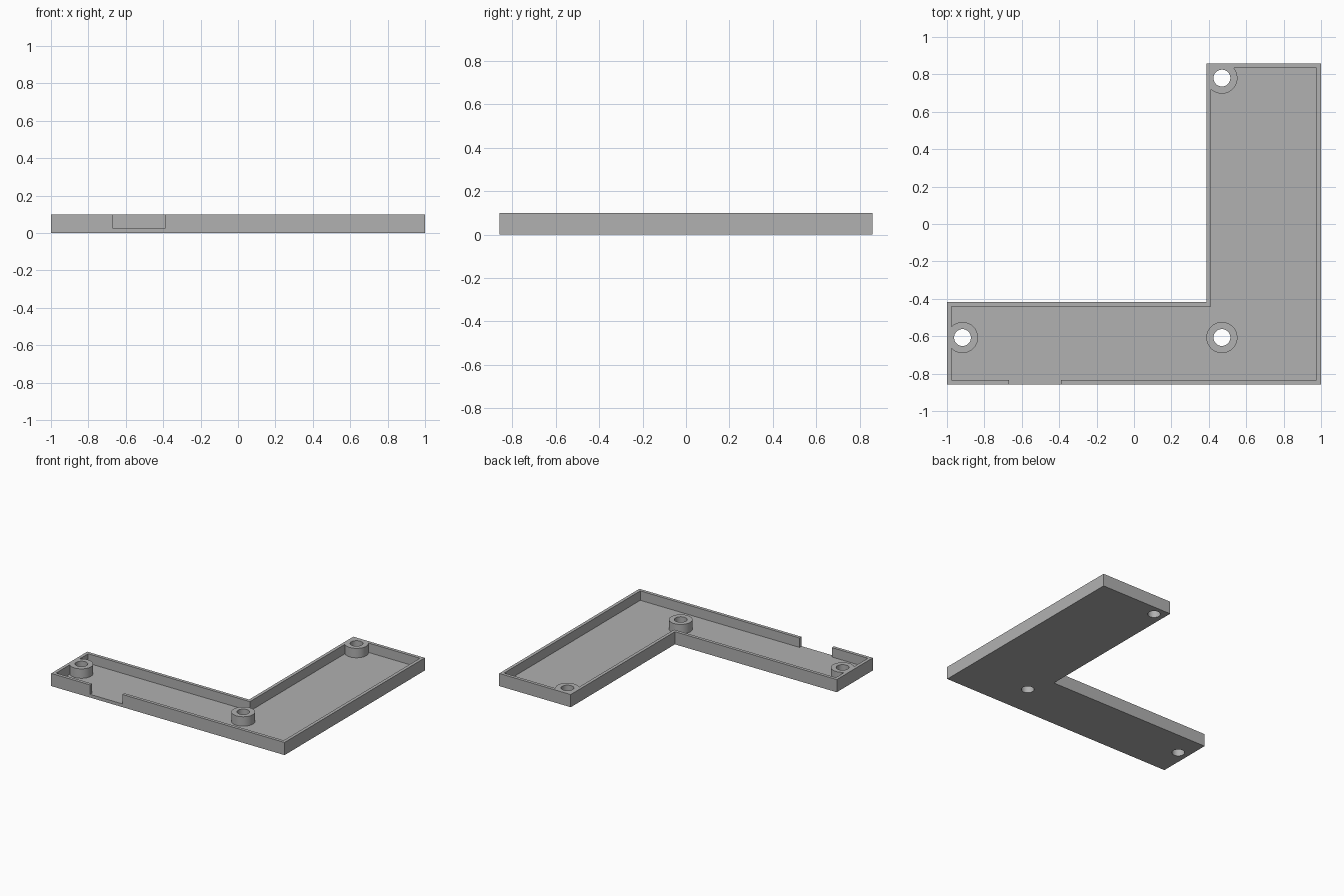
import bpy
import bmesh

if "Cube" in bpy.data.objects:
    bpy.data.objects.remove(bpy.data.objects["Cube"])

HEIGHT, FLOOR, WALL = 0.098, 0.025, 0.025
BOSS_RADIUS, HOLE_RADIUS = 0.083, 0.045
BOSSES = [(-0.917, -0.607), (0.47, -0.607), (0.47, 0.78)]

grey = bpy.data.materials.new("plain_grey")
grey.use_nodes = True
colour = (0.44, 0.44, 0.44, 1)
grey.diffuse_color = colour
grey.node_tree.nodes["Principled BSDF"].inputs["Base Color"].default_value = colour


def prism(name, outline, bottom, top):
    """Extrude a flat outline upwards into a solid."""
    bm = bmesh.new()
    base = bm.faces.new([bm.verts.new((x, y, bottom)) for x, y in outline])
    new = bmesh.ops.extrude_face_region(bm, geom=[base])["geom"]
    bmesh.ops.translate(bm, vec=(0, 0, top - bottom),
                        verts=[v for v in new if isinstance(v, bmesh.types.BMVert)])
    bmesh.ops.recalc_face_normals(bm, faces=bm.faces)
    mesh = bpy.data.meshes.new(name)
    bm.to_mesh(mesh)
    bm.free()
    mesh.materials.append(grey)
    obj = bpy.data.objects.new(name, mesh)
    bpy.context.collection.objects.link(obj)
    return obj


def post(name, centre, radius, bottom, top):
    x, y = centre
    bpy.ops.mesh.primitive_cylinder_add(vertices=64, radius=radius, depth=top - bottom,
                                        location=(x, y, (top + bottom) / 2))
    obj = bpy.context.object
    obj.name = name
    obj.data.materials.append(grey)
    return obj


def cut(target, cutter):
    """Subtract the cutter, bake the result and discard the cutter."""
    mod = target.modifiers.new("cut", "BOOLEAN")
    mod.operation, mod.solver, mod.object = "DIFFERENCE", "EXACT", cutter
    cutter.hide_render = True
    bpy.context.view_layer.objects.active = target
    bpy.ops.object.modifier_apply(modifier=mod.name)
    bpy.data.objects.remove(cutter)


def ell(inset):
    """L-shaped outline, moved inwards by the inset."""
    left, right, front, back = -1 + inset, 1 - inset, -0.858 + inset, 0.858 - inset
    step_x, step_y = 0.387 + inset, -0.417 - inset
    return [(left, front), (right, front), (right, back),
            (step_x, back), (step_x, step_y), (left, step_y)]


# Hollow of the tray, with the screw bosses left standing
hollow = prism("hollow_cutter", ell(WALL), FLOOR, 0.2)
for centre in BOSSES:
    cut(hollow, post("boss_cutter", centre, BOSS_RADIUS, -0.1, 0.3))

# L-shaped tray with walls and bosses
tray = prism("l_shaped_tray", ell(0), 0, HEIGHT)
cut(tray, hollow)

# Cable notch in the front wall
notch = [(-0.667, -0.9), (-0.39, -0.9), (-0.39, -0.82), (-0.667, -0.82)]
cut(tray, prism("notch_cutter", notch, FLOOR, 0.2))

# Screw holes through bosses and floor
for centre in BOSSES:
    cut(tray, post("hole_cutter", centre, HOLE_RADIUS, -0.1, 0.3))

# Smooth round walls, crisp edges
bpy.ops.object.select_all(action="DESELECT")
tray.select_set(True)
bpy.context.view_layer.objects.active = tray
bpy.ops.object.shade_smooth_by_angle(angle=0.5)
